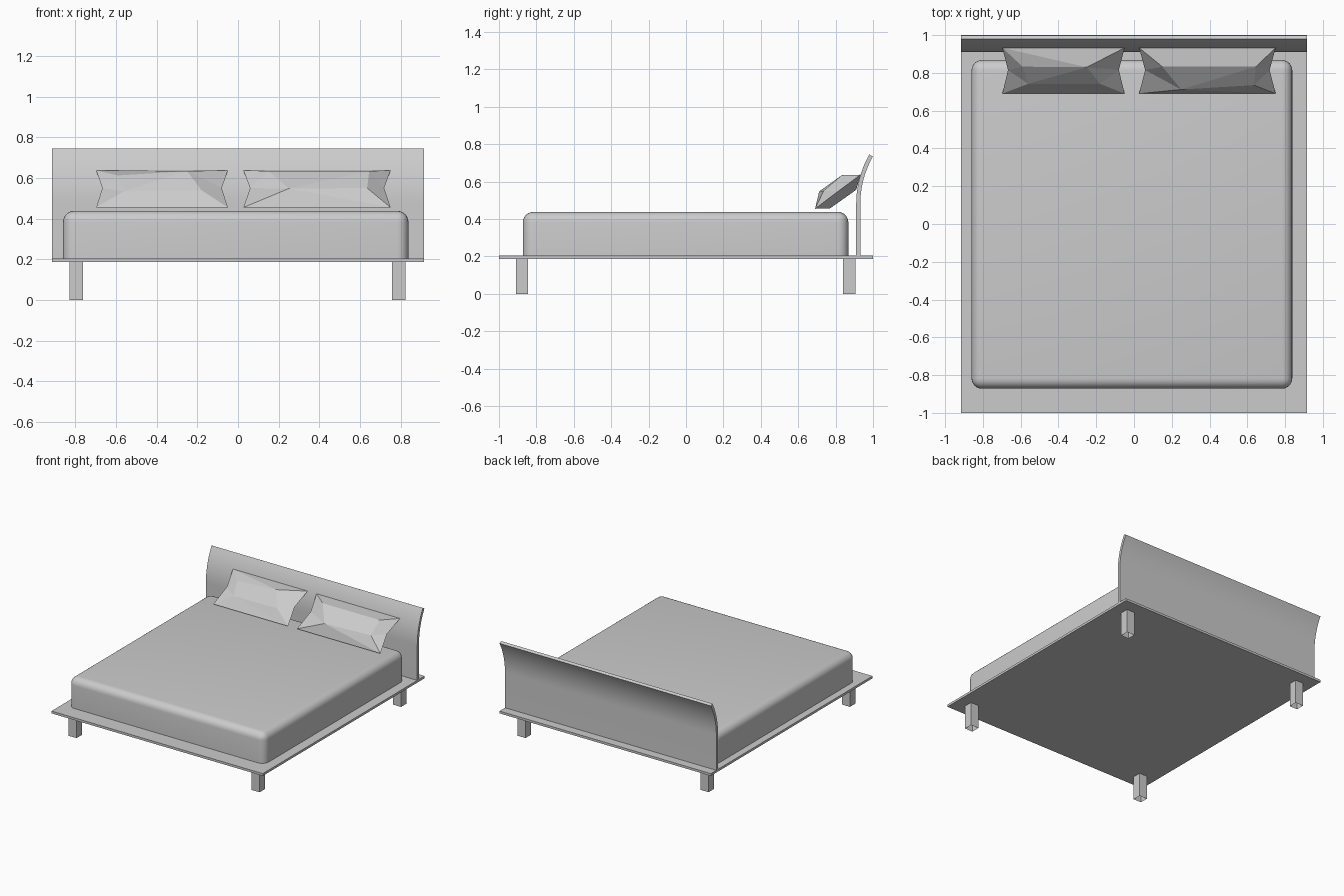
import bpy, bmesh, math
from mathutils import Vector

cube = bpy.data.objects.get("Cube")
if cube:
    bpy.data.objects.remove(cube, do_unlink=True)

# Single light grey finish
GREY = (0.6, 0.6, 0.6, 1.0)
grey = bpy.data.materials.new("light_grey")
grey.use_nodes = True
grey.diffuse_color = GREY
grey.node_tree.nodes["Principled BSDF"].inputs["Base Color"].default_value = GREY


def finish(name, bm, smooth_angle=None):
    """Turn a bmesh into a named object, smooth below the given angle."""
    bmesh.ops.recalc_face_normals(bm, faces=bm.faces[:])
    mesh = bpy.data.meshes.new(name)
    bm.to_mesh(mesh)
    bm.free()
    mesh.materials.append(grey)
    if smooth_angle:
        mesh.shade_smooth()
        mesh.set_sharp_from_angle(angle=math.radians(smooth_angle))
    obj = bpy.data.objects.new(name, mesh)
    bpy.context.collection.objects.link(obj)
    return obj


def box_bm(lo, hi):
    """Box between two opposite corners."""
    bm = bmesh.new()
    bmesh.ops.create_cube(bm, size=1)
    lo, hi = Vector(lo), Vector(hi)
    for v in bm.verts:
        v.co = (lo + hi) / 2 + v.co * (hi - lo)
    return bm


# Base platform
finish("platform", box_bm((-0.915, -1, 0.187), (0.915, 1, 0.205)))

# Four hollow legs, open at the foot
for side, x in (("right", -0.795), ("left", 0.79)):
    for end, y in (("front", -0.877), ("back", 0.872)):
        bm = box_bm((x - 0.034, y - 0.033, 0), (x + 0.034, y + 0.033, 0.187))
        foot = min(bm.faces, key=lambda f: f.calc_center_median().z)
        bmesh.ops.delete(bm, geom=[foot], context='FACES_ONLY')
        finish(f"{end}_{side}_leg", bm)

# Mattress, rounded everywhere except along the bottom
bm = box_bm((-0.86, -0.872, 0.205), (0.838, 0.868, 0.438))
edges = [e for e in bm.edges if max(v.co.z for v in e.verts) > 0.3]
bmesh.ops.bevel(bm, geom=edges, offset=0.055, segments=6, profile=0.5,
                affect='EDGES', clamp_overlap=True)
finish("mattress", bm, 35)

# Headboard: straight lower part, then an arc leaning backwards
R, THICK, Z_BEND, LEAN, STEPS = 0.537, 0.022, 0.48, math.radians(29.6), 10
Y_FRONT = 0.91


def arc(radius):
    return [(Y_FRONT + R - radius * math.cos(LEAN * i / STEPS),
             Z_BEND + radius * math.sin(LEAN * i / STEPS)) for i in range(STEPS + 1)]


profile = ([(Y_FRONT, 0.205)] + arc(R) + arc(R - THICK)[::-1]
           + [(Y_FRONT + THICK, 0.205)])
bm = bmesh.new()
end_face = bm.faces.new([bm.verts.new((-0.915, y, z)) for y, z in profile])
ext = bmesh.ops.extrude_face_region(bm, geom=[end_face], use_keep_orig=True)
for v in ext["geom"]:
    if isinstance(v, bmesh.types.BMVert):
        v.co.x = 0.915
finish("headboard", bm, 35)


def pillow(name, x0, x1, pinch, front, back):
    """Faceted cushion: a pinched seam joined to a front and a back panel."""
    bm = bmesh.new()
    lo, mid, hi = (0.69, 0.455), (0.815, 0.55), (0.933, 0.637)
    seam = [bm.verts.new(c) for c in (
        (x0, *lo), (x1, *lo), (x1 - pinch, *mid),
        (x1, *hi), (x0, *hi), (x0 + pinch, *mid))]
    c0, c1, p1, c2, c3, p0 = seam
    for panel in (front, back):
        f0, f1, f2, f3 = [bm.verts.new(c) for c in panel]
        for face in ((c0, c1, f1, f0), (c1, p1, f1), (p1, f2, f1), (p1, c2, f2),
                     (c2, c3, f3, f2), (c3, p0, f3), (p0, f0, f3), (p0, c0, f0),
                     (f0, f1, f2, f3)):
            bm.faces.new(face)
    bmesh.ops.triangulate(bm, faces=bm.faces[:])
    finish(name, bm)


def back_panel(x0, x1):
    return [(x0, 0.77, 0.457), (x1, 0.77, 0.457), (x1, 0.91, 0.556), (x0, 0.91, 0.556)]


# Pillows leaning on the headboard
pillow("left_pillow", 0.027, 0.75, 0.032,
       [(0.25, 0.712, 0.548), (0.635, 0.735, 0.55),
        (0.645, 0.833, 0.634), (0.15, 0.833, 0.634)],
       back_panel(0.14, 0.64))
pillow("right_pillow", -0.697, -0.05, 0.03,
       [(-0.56, 0.742, 0.535), (-0.18, 0.742, 0.54),
        (-0.25, 0.83, 0.634), (-0.59, 0.833, 0.612)],
       back_panel(-0.59, -0.16))
